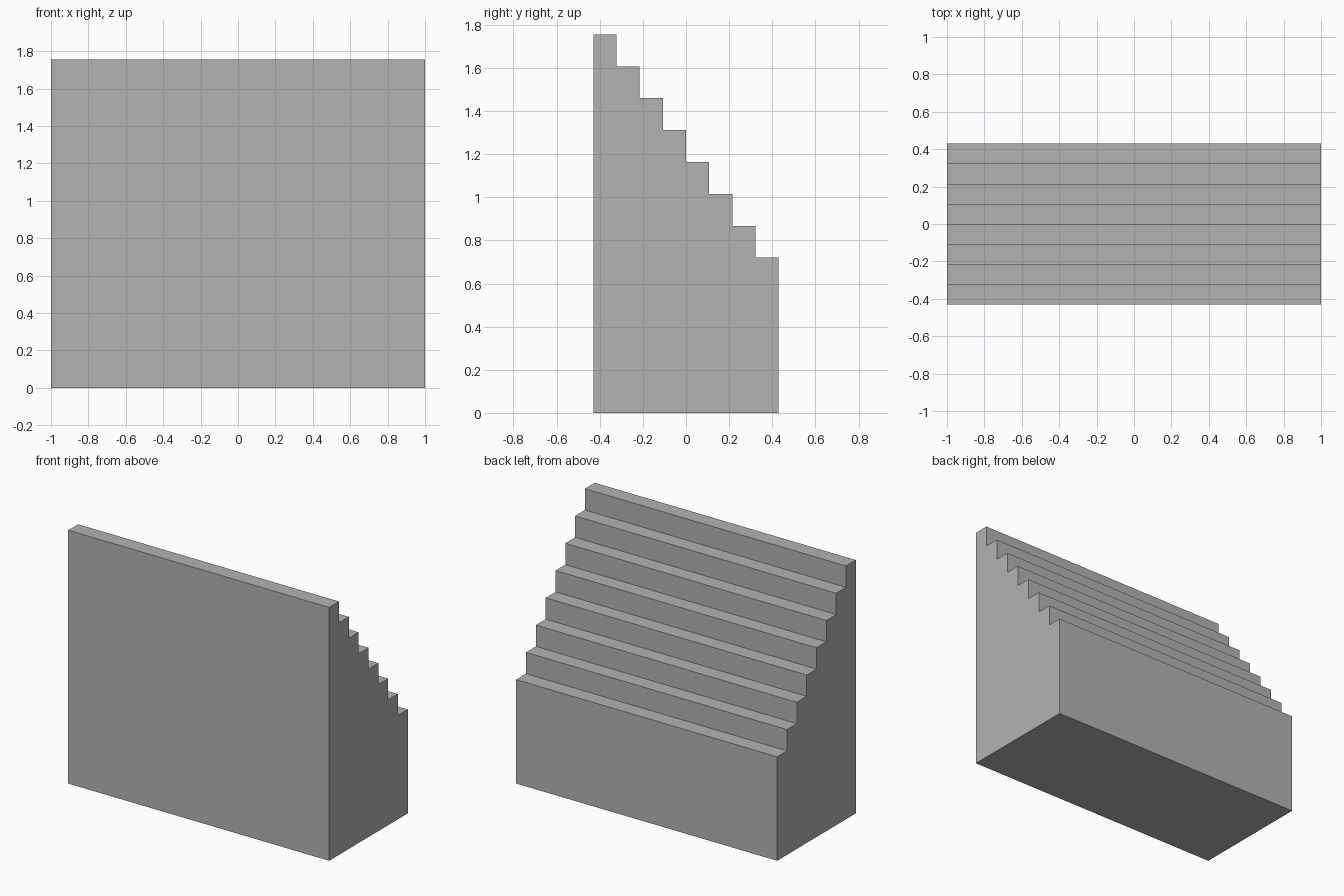
import bpy
import bmesh

cube = bpy.data.objects.get("Cube")
if cube:
    bpy.data.objects.remove(cube, do_unlink=True)

WIDTH, DEPTH = 2.0, 0.86
STEPS = 8
LOW, HIGH = 0.72, 1.755
tread = DEPTH / STEPS
rise = (HIGH - LOW) / (STEPS - 1)

# Plain grey material
grey = bpy.data.materials.new("plain grey")
grey.use_nodes = True
colour = (0.45, 0.45, 0.45, 1.0)
grey.diffuse_color = colour
grey.node_tree.nodes["Principled BSDF"].inputs["Base Color"].default_value = colour

# Side profile: tall front edge, steps going down towards the back
profile = [(-DEPTH / 2, 0.0)]
for i in range(STEPS):
    y, z = -DEPTH / 2 + i * tread, HIGH - i * rise
    profile += [(y, z), (y + tread, z)]
profile.append((DEPTH / 2, 0.0))

# Extrude the profile across the width
bm = bmesh.new()
side = bm.faces.new([bm.verts.new((-WIDTH / 2, y, z)) for y, z in profile])
result = bmesh.ops.extrude_face_region(bm, geom=[side], use_keep_orig=True)
moved = [v for v in result["geom"] if isinstance(v, bmesh.types.BMVert)]
bmesh.ops.translate(bm, verts=moved, vec=(WIDTH, 0, 0))
bmesh.ops.recalc_face_normals(bm, faces=bm.faces)

mesh = bpy.data.meshes.new("stepped_block")
bm.to_mesh(mesh)
bm.free()
mesh.materials.append(grey)
block = bpy.data.objects.new("stepped_block", mesh)
bpy.context.collection.objects.link(block)
